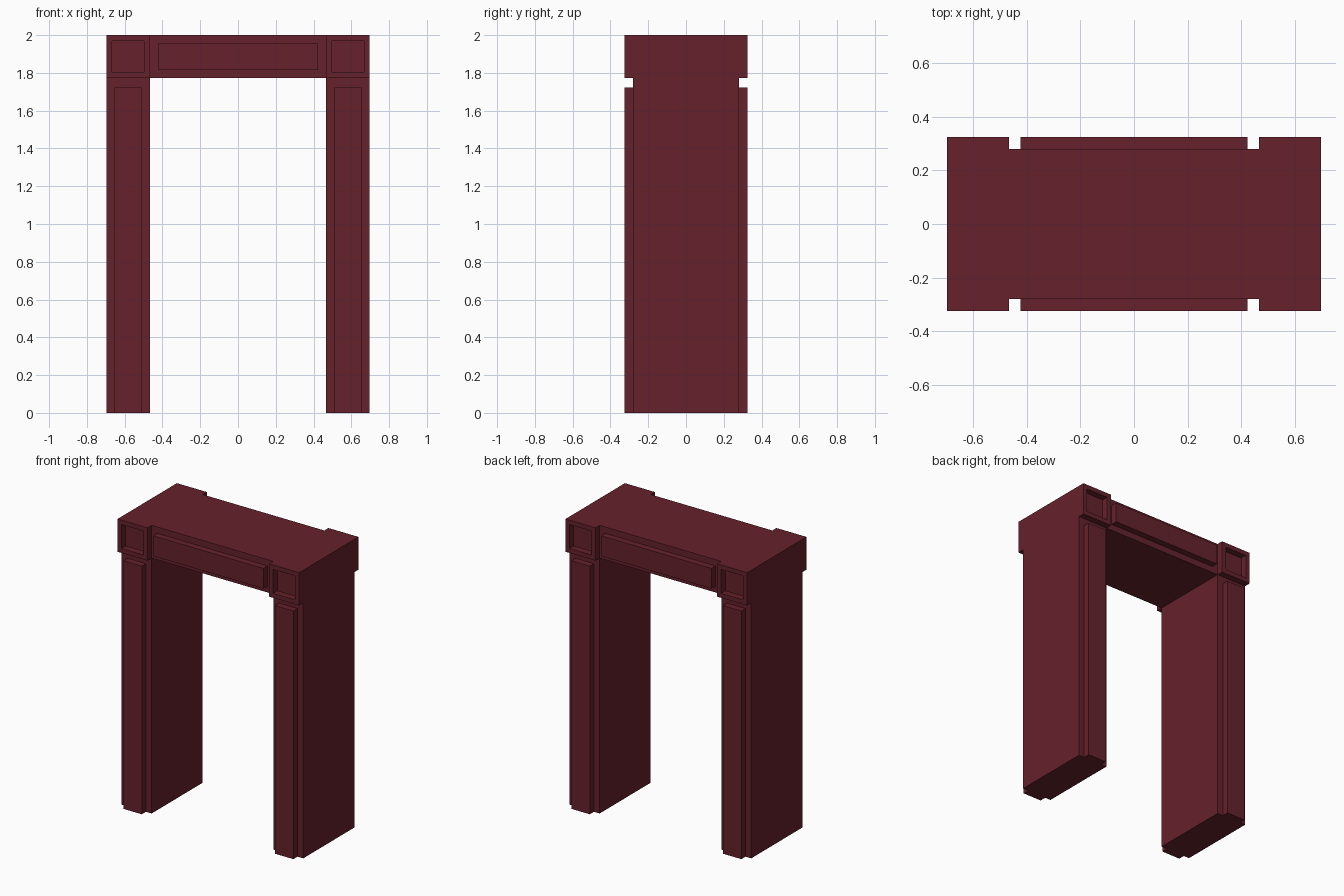
import bpy
import bmesh
from mathutils import Vector

cube = bpy.data.objects.get("Cube")
if cube:
    bpy.data.objects.remove(cube, do_unlink=True)

# Overall measurements
OUTER, INNER = 0.697, 0.467
CORE, FACE = 0.28, 0.325
BEAM, TOP = 1.772, 2.0
MARGIN = 0.044

maroon = bpy.data.materials.new("dark_maroon_paint")
maroon.use_nodes = True
colour = (0.132, 0.0155, 0.025, 1)
maroon.diffuse_color = colour
shader = next(n for n in maroon.node_tree.nodes if n.type == "BSDF_PRINCIPLED")
shader.inputs["Base Color"].default_value = colour
shader.inputs["Roughness"].default_value = 0.8


def box(name, x, y, z, edit=None):
    """Box between the given (low, high) limits, with an optional bmesh edit."""
    bm = bmesh.new()
    bmesh.ops.create_cube(bm, size=1)
    lims = (x, y, z)
    for v in bm.verts:
        v.co = Vector([max(l) if c > 0 else min(l) for c, l in zip(v.co, lims)])
    bm.normal_update()
    if edit:
        edit(bm)
    mesh = bpy.data.meshes.new(name)
    bm.to_mesh(mesh)
    bm.free()
    mesh.materials.append(maroon)
    obj = bpy.data.objects.new(name, mesh)
    bpy.context.scene.collection.objects.link(obj)
    return obj


def sink_squares(bm):
    """Sink a square recess into the front and back faces."""
    for face in [f for f in bm.faces if abs(f.normal.y) > 0.9]:
        direction = face.normal.copy()
        bmesh.ops.inset_individual(bm, faces=[face], thickness=MARGIN)
        floor = bmesh.ops.extrude_discrete_faces(bm, faces=[face])["faces"][0]
        bmesh.ops.translate(bm, verts=floor.verts, vec=direction * (CORE - FACE))


def open_back(sign):
    """Remove the panel face that lies against the frame."""
    def edit(bm):
        hidden = [f for f in bm.faces if f.normal.y * sign < -0.9]
        bmesh.ops.delete(bm, geom=hidden, context="FACES")
    return edit


# Lintel between the corner blocks
box("lintel", (-INNER, INNER), (-CORE, CORE), (BEAM, TOP))

# Posts and recessed corner blocks
for side, s in (("left", 1), ("right", -1)):
    span = (s * INNER, s * OUTER)
    box(side + "_post", span, (-CORE, CORE), (0, BEAM))
    box(side + "_corner_block", span, (-FACE, FACE), (BEAM, TOP), sink_squares)

# Raised panels on the front and back
for end, d in (("front", -1), ("back", 1)):
    depth = (d * CORE, d * FACE)
    box(end + "_lintel_panel", (MARGIN - INNER, INNER - MARGIN), depth,
        (BEAM + MARGIN, TOP - MARGIN), open_back(d))
    for side, s in (("left", 1), ("right", -1)):
        box(f"{end}_{side}_post_panel",
            (s * (INNER + MARGIN), s * (OUTER - MARGIN)), depth,
            (0, BEAM - MARGIN - 0.006), open_back(d))
